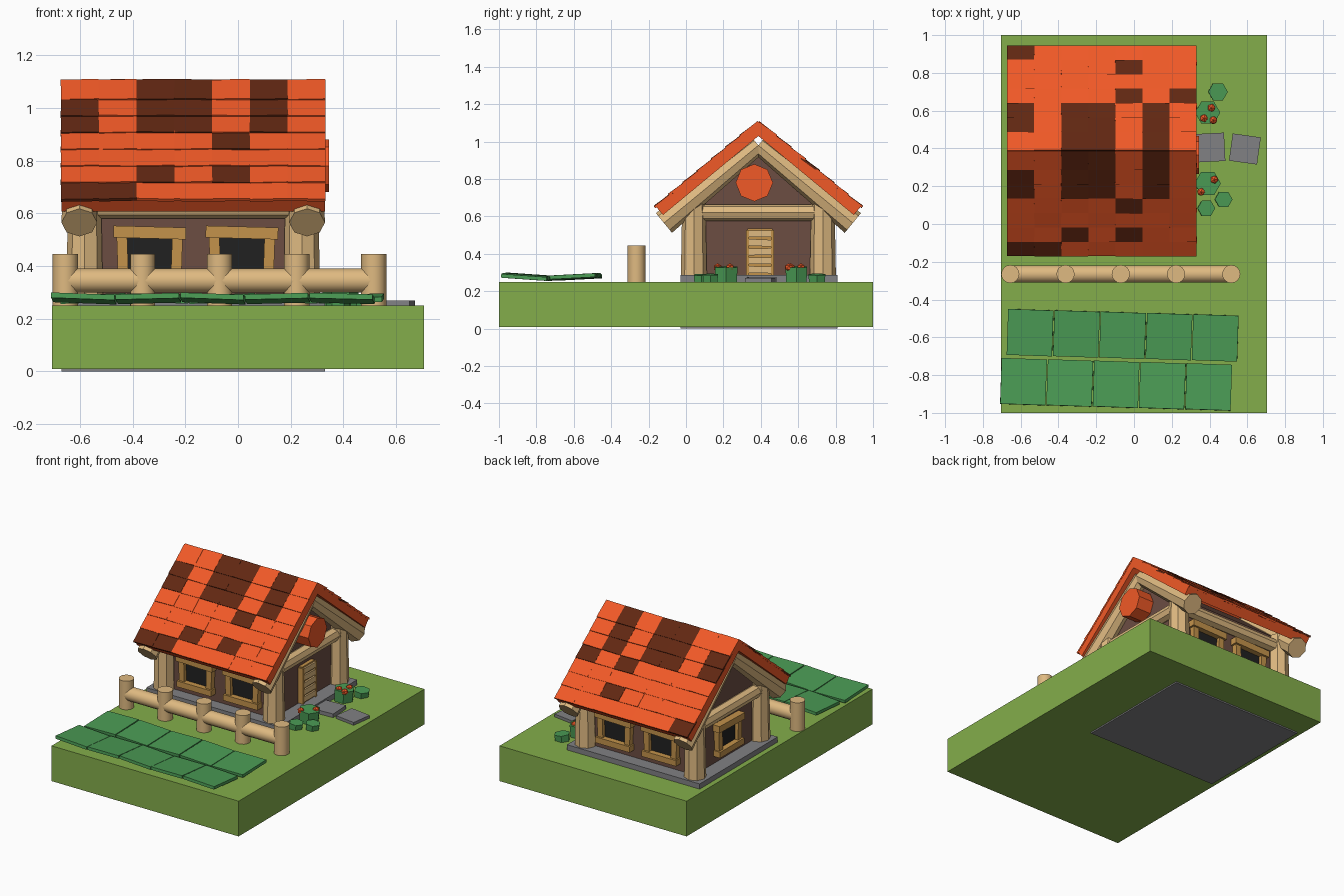
import bpy, bmesh, random
from math import radians, pi, sin, cos
from mathutils import Matrix, Vector, Euler

if "Cube" in bpy.data.objects:
    bpy.data.objects.remove(bpy.data.objects["Cube"])
random.seed(4)

def mat(name, *c):
    m = bpy.data.materials.new(name)
    m.diffuse_color = (*c, 1)
    m.use_nodes = True
    m.node_tree.nodes["Principled BSDF"].inputs["Base Color"].default_value = m.diffuse_color
    return m

GRASS = mat("grass", .23, .42, .07)
LEAF = mat("leaf", .07, .33, .09)
LOG = mat("log_wood", .74, .49, .22)
TRIM = mat("trim_wood", .55, .29, .07)
WALL = mat("wall", .15, .075, .055)
GLASS = mat("dark_glass", .015, .015, .015)
ORANGE = mat("orange", .88, .10, .02)
DARK = mat("dark_tile", .12, .02, .006)
STONE = mat("stone", .22, .22, .23)

def make(name, bm, m, M, smooth=False):
    me = bpy.data.meshes.new(name)
    bm.to_mesh(me)
    bm.free()
    me.materials.append(m)
    ob = bpy.data.objects.new(name, me)
    ob.matrix_world = M
    bpy.context.collection.objects.link(ob)
    if smooth:
        for p in me.polygons:
            p.use_smooth = len(p.vertices) == 4
    return ob

def box(name, c, size, m, rot=(0, 0, 0), M=Matrix()):
    bm = bmesh.new()
    bmesh.ops.create_cube(bm, size=1)
    bmesh.ops.scale(bm, vec=size, verts=bm.verts)
    return make(name, bm, m, M @ Matrix.Translation(c) @ Euler(rot).to_matrix().to_4x4())

def log(name, a, b, r1, r2, m, n=8, smooth=False):
    a, b = Vector(a), Vector(b)
    d = b - a
    bm = bmesh.new()
    bmesh.ops.create_cone(bm, cap_ends=True, segments=n, radius1=r1, radius2=r2, depth=d.length)
    M = Matrix.Translation((a + b) / 2) @ d.to_track_quat('Z', 'Y').to_matrix().to_4x4()
    return make(name, bm, m, M, smooth)

# ground and foundation
box("ground", (0, 0, .13), (1.41, 2, .24), GRASS)
box("foundation", (-.17, .39, .143), (1, .84, .285), STONE)

# house body: gabled profile extruded along x
CX, CY = -.17, .387
prof = [(-.335, .28), (.335, .28), (.335, .70), (0, .98), (-.335, .70)]
bm = bmesh.new()
f = bm.faces.new([bm.verts.new((-.40, y, z)) for y, z in prof])
ext = bmesh.ops.extrude_face_region(bm, geom=[f])
bmesh.ops.translate(bm, vec=(.80, 0, 0), verts=[v for v in ext["geom"] if isinstance(v, bmesh.types.BMVert)])
bmesh.ops.recalc_face_normals(bm, faces=bm.faces)
make("house_walls", bm, WALL, Matrix.Translation((CX, CY, 0)))

# corner posts, rafters, tie beams, wall plates
for sx in (-1, 1):
    x = CX + sx * .412
    xr = CX + sx * .432
    for sy in (-1, 1):
        y = CY + sy * .345
        log("corner_post", (x, y, .25), (x, y, .70), .07, .062, LOG)
        log("rafter", (xr, CY + sy * .505, .565), (xr, CY, .98), .068, .048, LOG)
    log("tie_beam", (x, CY - .30, .62), (x, CY + .30, .62), .045, .045, LOG)
for sy in (-1, 1):
    log("wall_plate", (CX - .46, CY + sy * .345, .625), (CX + .46, CY + sy * .345, .625), .045, .045, LOG)

# roof slabs and overlapping shingles
A = radians(39.6)
darkset = {(r, c) for r in range(3) for c in (2, 3, 5)} | {(1, 0), (2, 0)}
for s in (-1, 1):
    def on_roof(x, u, h):
        return (x, CY + s * (u * cos(A) + h * sin(A)), 1.105 - u * sin(A) + h * cos(A))
    box("roof_slab", on_roof(CX, .355, -.03), (1, .71, .056), ORANGE, (-s * A, 0, 0))
    for r in range(7):
        for c in range(7):
            tilt = radians(random.uniform(1, 4))
            m = DARK if (r, c) in darkset or (r > 2 and random.random() < .22) else ORANGE
            box("roof_shingle", on_roof(CX - .43 + c * .1433, .062 + r * .099, .001),
                (.144, .122, .012), m,
                (-s * (A - tilt), radians(random.uniform(-1.5, 1.5)), 0))

# windows: local -y is outward
def window(M):
    box("window_pane", (0, 0, .44), (.19, .02, .16), GLASS, M=M)
    for s in (-1, 1):
        box("window_jamb", (s * .103, -.012, .44), (.04, .045, .18), TRIM, (0, radians(s * 2), 0), M)
    box("window_lintel", (0, -.018, .527), (.275, .06, .045), TRIM, (0, radians(1.5), 0), M)
    box("window_sill", (0, -.018, .355), (.26, .06, .04), TRIM, M=M)

for x in (-.335, .015):
    window(Matrix.Translation((x, CY - .337, 0)))
    window(Matrix.Translation((x, CY + .337, 0)) @ Matrix.Rotation(pi, 4, 'Z'))
window(Matrix.Translation((CX - .402, CY, 0)) @ Matrix.Rotation(-pi / 2, 4, 'Z'))

# door with battens, and round gable shield
D = Matrix.Translation((CX + .402, .395, 0)) @ Matrix.Rotation(pi / 2, 4, 'Z')
box("door_panel", (0, -.008, .41), (.135, .03, .25), TRIM, M=D)
for s in (-1, 1):
    box("door_jamb", (s * .067, -.015, .408), (.016, .04, .24), TRIM, M=D)
for i in range(5):
    box("door_batten", (0, -.025, .315 + i * .048), (.12, .018, .036), LOG,
        (0, radians(random.uniform(-3, 3)), 0), D)
log("gable_shield", (.23, .365, .78), (.345, .365, .78), .1, .1, ORANGE)

# fence
for i in range(5):
    x = -.655 + i * .2925
    log("fence_post", (x, -.265, .25), (x, -.265, .445), .048, .048, LOG, 16, True)
log("fence_rail", (-.655, -.265, .345), (.515, -.265, .345), .046, .046, LOG, 16, True)

# leafy field patches
for row, (x0, y, tilt) in enumerate([(-.585, -.835, -4), (-.55, -.575, 3)]):
    for i in range(5):
        box("field_patch", (x0 + i * .245, y - i * .007, .277), (.24, .243, .02), LEAF,
            (radians(tilt), radians((3, -2, 3, -2, 2)[i] * (1 - 2 * row) * .7), radians(-2)))

# stepping stones
box("stepping_stone", (.405, .405, .26), (.15, .15, .03), STONE, (0, 0, radians(3)))
box("stepping_stone", (.587, .397, .257), (.15, .145, .025), STONE, (0, 0, radians(-8)))

# bushes and flowers
for x, y, r, h in [(.44, .70, .052, .04), (.385, .59, .067, .08), (.385, .215, .07, .08),
                   (.47, .13, .047, .04), (.378, .083, .047, .038)]:
    log("bush", (x, y, .24), (x + .005, y, .25 + h), r * .93, r, LEAF, 6)
for x, y in [(.41, .615), (.37, .56), (.42, .55), (.425, .235), (.355, .17)]:
    bm = bmesh.new()
    bmesh.ops.create_icosphere(bm, subdivisions=1, radius=.023)
    make("flower", bm, ORANGE, Matrix.Translation((x, y, .327)))
